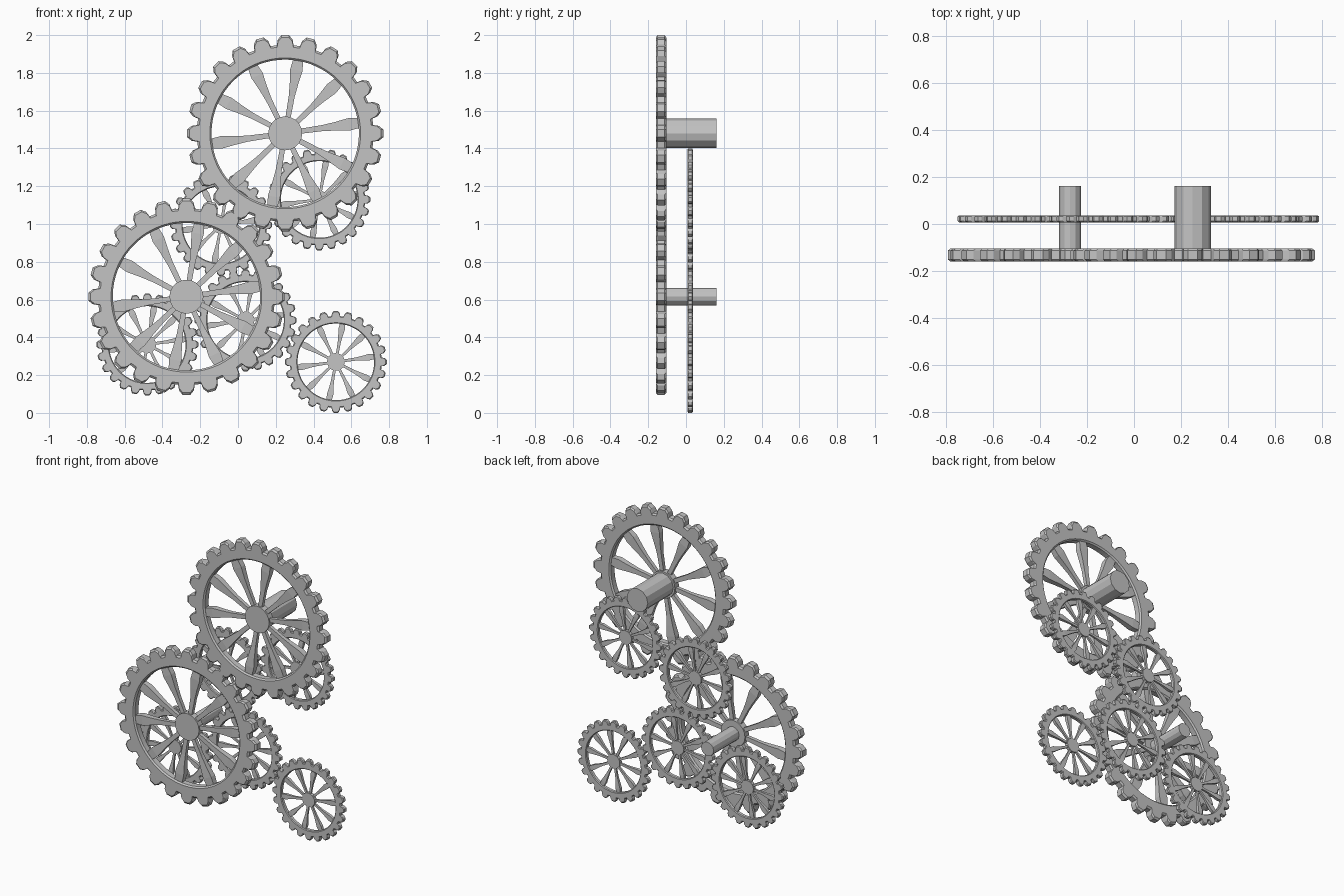
import bpy
import bmesh
from math import sin, cos, tau, radians

cube = bpy.data.objects.get("Cube")
if cube:
    bpy.data.objects.remove(cube)

grey = bpy.data.materials.new("plain_grey")
grey.use_nodes = True
colour = (0.55, 0.55, 0.55, 1)
grey.diffuse_color = colour
grey.node_tree.nodes["Principled BSDF"].inputs["Base Color"].default_value = colour

TEETH, SPOKES, HALF = 24, 10, 0.028


def finish(bm, name):
    bmesh.ops.recalc_face_normals(bm, faces=bm.faces)
    mesh = bpy.data.meshes.new(name)
    bm.to_mesh(mesh)
    bm.free()
    mesh.materials.append(grey)
    return mesh


def place(name, mesh, x, y, z, scale=1):
    obj = bpy.data.objects.new(name, mesh)
    bpy.context.collection.objects.link(obj)
    obj.location = (x, y, z)
    obj.scale = (scale,) * 3
    return obj


def bridge(bm, a, b):
    n = len(a)
    for i in range(n):
        bm.faces.new((a[i], a[(i + 1) % n], b[(i + 1) % n], b[i]))


# Toothed rim: closed strip of four loops round the wheel
def rim_mesh():
    tooth = [(-0.36, 0.468), (-0.3, 0.498), (-0.15, 0.52),
             (0.15, 0.52), (0.3, 0.498), (0.36, 0.468)]
    stations = [((t + f) * tau / TEETH, r) for t in range(TEETH) for f, r in tooth]
    bm = bmesh.new()

    def loop(y, inner):
        return [bm.verts.new(((0.39 if inner else r) * sin(a), y,
                              (0.39 if inner else r) * cos(a))) for a, r in stations]

    loops = [loop(-HALF, True), loop(-HALF, False), loop(HALF, False), loop(HALF, True)]
    for i in range(4):
        bridge(bm, loops[i], loops[(i + 1) % 4])
    return finish(bm, "rim")


# Flared spokes: box sections stacked along the radius
def spokes_mesh():
    sections = [(0.06, 0.013, 0.012), (0.2, 0.016, 0.013), (0.27, 0.023, 0.017),
                (0.34, 0.033, 0.02), (0.4, 0.026, 0.018)]
    bm = bmesh.new()
    for k in range(SPOKES):
        a = radians(10) + k * tau / SPOKES
        rings = []
        for r, w, d in sections:
            rings.append([bm.verts.new((r * sin(a) + u * w * cos(a), v * d,
                                        r * cos(a) - u * w * sin(a)))
                          for u, v in ((-1, -1), (1, -1), (1, 1), (-1, 1))])
        for lower, upper in zip(rings, rings[1:]):
            bridge(bm, lower, upper)
        bm.faces.new(rings[0])
        bm.faces.new(rings[-1])
    return finish(bm, "spokes")


# Solid cylinder along y, used for hubs and axles
def rod_mesh(name, radius, y0, y1, sides):
    bm = bmesh.new()
    ends = [[bm.verts.new((radius * sin(i * tau / sides), y, radius * cos(i * tau / sides)))
             for i in range(sides)] for y in (y0, y1)]
    bridge(bm, *ends)
    for end in ends:
        bm.faces.new(end)
    return finish(bm, name)


rim, spokes = rim_mesh(), spokes_mesh()
hub = rod_mesh("hub", 0.09, -0.022, 0.022, 20)


def gear(name, x, y, z, scale=1):
    obj = place(name + "_rim", rim, x, y, z, scale)
    bevel = obj.modifiers.new("edge_bevel", "BEVEL")
    bevel.width = 0.009
    bevel.segments = 1
    bevel.limit_method = "ANGLE"
    bevel.angle_limit = radians(75)
    place(name + "_spokes", spokes, x, y, z, scale)
    place(name + "_hub", hub, x, y, z, scale)


# Large front gears with their axles
for name, x, z, radius in (("upper_gear", 0.25, 1.48, 0.078),
                           ("lower_gear", -0.273, 0.615, 0.047)):
    gear(name, x, -0.132, z)
    place(name + "_axle", rod_mesh("axle", radius, 0, 0.294, 12), x, -0.132, z)

# Train of small gears behind
train = [(0.518, 0.27), (0.43, 1.13), (-0.09, 0.995), (0.04, 0.49), (-0.48, 0.362)]
for i, (x, z) in enumerate(train):
    gear(f"small_gear_{i + 1}", x, 0.022, z, 0.52)
